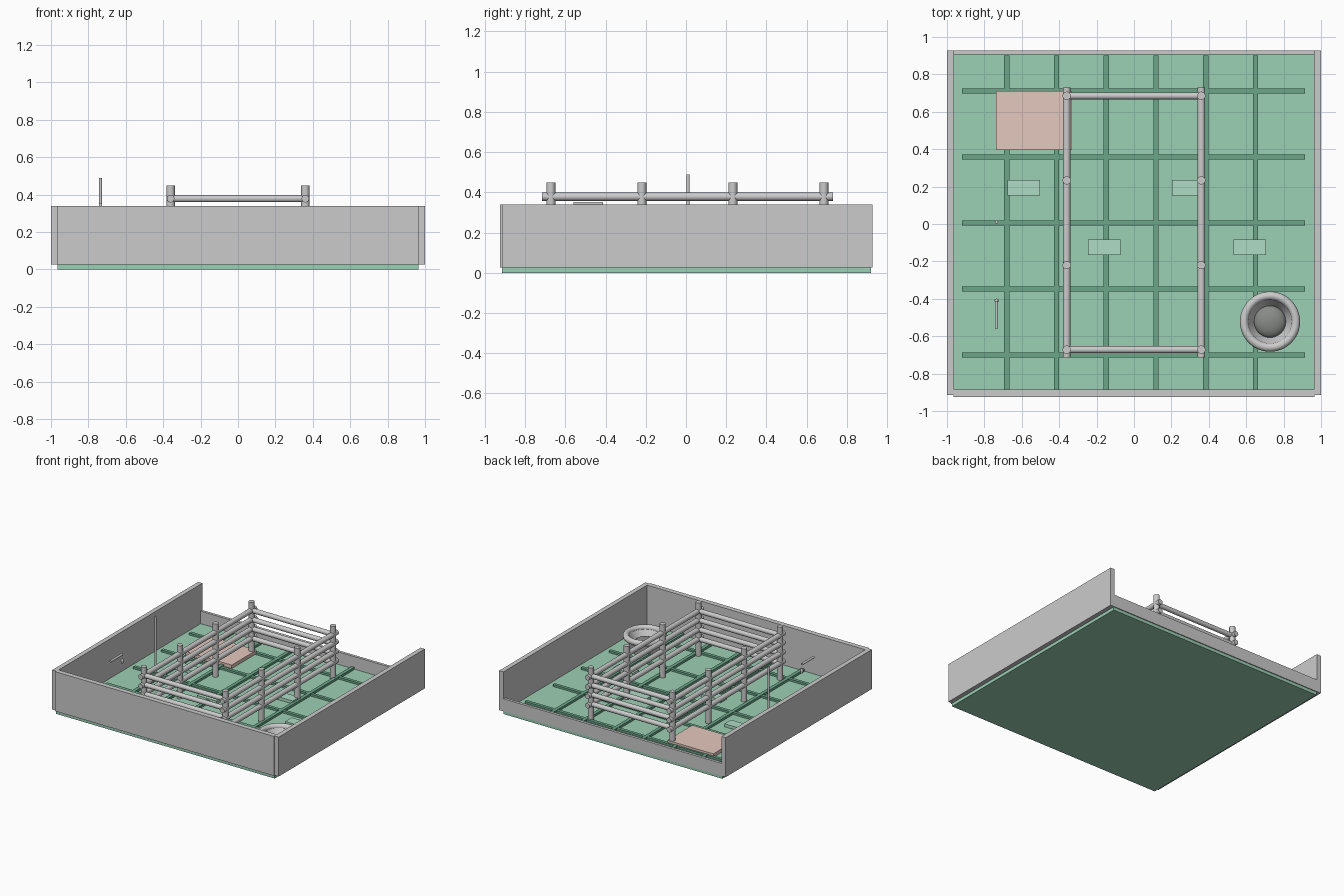
import bpy, math
from mathutils import Vector

if "Cube" in bpy.data.objects:
    bpy.data.objects.remove(bpy.data.objects["Cube"])


def material(name, rgb):
    m = bpy.data.materials.new(name)
    m.diffuse_color = (*rgb, 1)
    m.use_nodes = True
    m.node_tree.nodes["Principled BSDF"].inputs["Base Color"].default_value = m.diffuse_color
    return m


FLOOR = material("floor_green", (0.33, 0.63, 0.46))
STRIPE = material("stripe_green", (0.15, 0.38, 0.25))
TILE = material("tile_green", (0.43, 0.72, 0.56))
MAT = material("mat_pink", (0.78, 0.58, 0.51))
DARK = material("dark_feed", (0.25, 0.26, 0.25))


def finish(name, mat=None, smooth=False):
    o = bpy.context.object
    o.name = name
    if mat:
        o.data.materials.append(mat)
    if smooth:
        bpy.ops.object.shade_smooth_by_angle(angle=math.radians(40))
    return o


def box(name, x0, x1, y0, y1, z0, z1, mat=None):
    bpy.ops.mesh.primitive_cube_add(size=1, location=((x0 + x1) / 2, (y0 + y1) / 2, (z0 + z1) / 2))
    o = finish(name, mat)
    o.scale = (x1 - x0, y1 - y0, z1 - z0)
    bpy.ops.object.transform_apply(location=False, rotation=False, scale=True)
    return o


def rod(name, a, b, r, mat=None):
    a, b = Vector(a), Vector(b)
    d = b - a
    bpy.ops.mesh.primitive_cylinder_add(vertices=24, radius=r, depth=d.length, location=(a + b) / 2,
                                        rotation=d.to_track_quat('Z', 'Y').to_euler())
    return finish(name, mat, True)


def ball(name, loc, scale, mat=None):
    bpy.ops.mesh.primitive_uv_sphere_add(segments=32, ring_count=16, radius=1, location=loc)
    o = finish(name, mat, True)
    o.scale = scale
    return o


def lathe(name, profile, loc, n=48):
    verts, faces = [], []
    for r, z in profile:
        for i in range(n):
            t = 2 * math.pi * i / n
            verts.append((r * math.cos(t), r * math.sin(t), z))
    for k in range(len(profile) - 1):
        for i in range(n):
            j = (i + 1) % n
            faces.append((k * n + i, k * n + j, (k + 1) * n + j, (k + 1) * n + i))
    faces.append(tuple(reversed(range(n))))
    faces.append(tuple(range((len(profile) - 1) * n, len(profile) * n)))
    me = bpy.data.meshes.new(name)
    me.from_pydata(verts, [], faces)
    o = bpy.data.objects.new(name, me)
    o.location = loc
    bpy.context.collection.objects.link(o)
    bpy.ops.object.select_all(action='DESELECT')
    bpy.context.view_layer.objects.active = o
    o.select_set(True)
    return finish(name, None, True)


# floor slab and walls, low at the back
box("floor", -0.965, 0.965, -0.915, 0.92, 0, 0.025, FLOOR)
for side, s in (("left", -1), ("right", 1)):
    x0, x1 = sorted((s * 0.963, s * 1.0))
    box(side + "_wall", x0, x1, -0.915, 0.927, 0.025, 0.34)
box("front_wall", -0.965, 0.965, -0.925, -0.885, 0.025, 0.34)
box("back_wall", -0.965, 0.965, 0.905, 0.927, 0.025, 0.125)

# dark stripes over the floor
for i in range(6):
    x = -0.68 + 0.266 * i
    box(f"long_stripe_{i}", x - 0.014, x + 0.014, -0.885, 0.90, 0.02, 0.043, STRIPE)
for i in range(5):
    y = -0.70 + 0.353 * i
    box(f"cross_stripe_{i}", -0.92, 0.915, y - 0.013, y + 0.013, 0.02, 0.041, STRIPE)

# light tiles and resting mat
for i, (x, y) in enumerate(((-0.59, 0.193), (0.29, 0.193), (-0.16, -0.125), (0.62, -0.125))):
    box(f"tile_{i}", x - 0.087, x + 0.087, y - 0.041, y + 0.041, 0.03, 0.054, TILE)
box("resting_mat", -0.738, -0.332, 0.395, 0.71, 0.03, 0.058, MAT)

# fenced pen: posts, long rails, end rails
LEVELS = [0.155, 0.23, 0.305, 0.378]
for side, x in (("left", -0.36), ("right", 0.36)):
    for i in range(4):
        y = -0.672 + 0.4525 * i
        rod(f"{side}_post_{i}", (x, y, 0.025), (x, y, 0.449), 0.022)
    for i, z in enumerate(LEVELS):
        rod(f"{side}_rail_{i}", (x, -0.715, z), (x, 0.73, z), 0.02)
for end, y in (("front", -0.672), ("back", 0.685)):
    for i, z in enumerate(LEVELS):
        rod(f"{end}_rail_{i}", (-0.36, y, z), (0.36, y, z), 0.019)

# slim pole, and water spout with a drop below its tip
rod("pole", (-0.735, 0.01, 0.025), (-0.735, 0.01, 0.488), 0.008)
rod("spout", (-0.735, -0.56, 0.344), (-0.735, -0.412, 0.344), 0.009)
ball("drop", (-0.735, -0.41, 0.29), (0.011, 0.011, 0.02))

# feed tub with rolled rim
TUB = (0.727, -0.522, 0)
lathe("tub", [(0.105, 0.025), (0.135, 0.14), (0.118, 0.14), (0.085, 0.08)], TUB)
bpy.ops.mesh.primitive_torus_add(major_radius=0.138, minor_radius=0.023, major_segments=48,
                                 minor_segments=16, location=(TUB[0], TUB[1], 0.14))
finish("tub_rim", None, True)
ball("tub_feed", (TUB[0], TUB[1], 0.08), (0.085, 0.085, 0.04), DARK)
